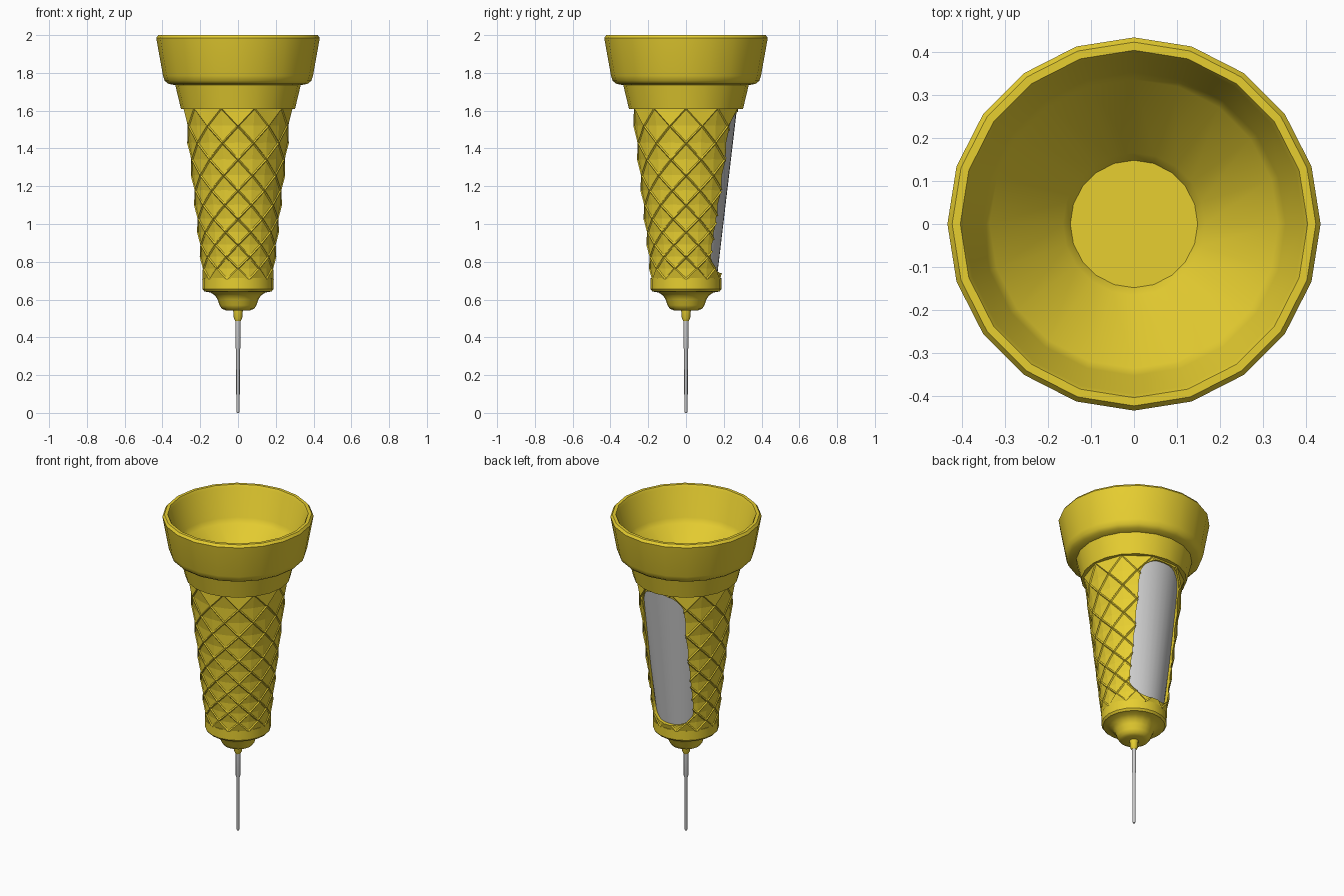
import bpy, bmesh, math

if "Cube" in bpy.data.objects:
    bpy.data.objects.remove(bpy.data.objects["Cube"])

yellow = bpy.data.materials.new("waffle_yellow")
yellow.diffuse_color = (0.80, 0.62, 0.03, 1)
yellow.use_nodes = True
yellow.node_tree.nodes["Principled BSDF"].inputs["Base Color"].default_value = yellow.diffuse_color


def add_object(name, bm, mat=None, smooth=None):
    bmesh.ops.recalc_face_normals(bm, faces=bm.faces)
    me = bpy.data.meshes.new(name)
    bm.to_mesh(me)
    bm.free()
    ob = bpy.data.objects.new(name, me)
    bpy.context.collection.objects.link(ob)
    if mat:
        me.materials.append(mat)
    bpy.ops.object.select_all(action='DESELECT')
    ob.select_set(True)
    bpy.context.view_layer.objects.active = ob
    if smooth:
        bpy.ops.object.shade_smooth_by_angle(angle=math.radians(smooth))
    return ob


def lathe(name, profile, sides=20, mat=None, closed=False, smooth=35):
    """Spin (radius, z) points round z; open profiles get flat end caps."""
    bm = bmesh.new()
    rings = []
    for r, z in profile:
        rings.append([bm.verts.new((r * math.cos(2 * math.pi * i / sides),
                                    r * math.sin(2 * math.pi * i / sides), z))
                      for i in range(sides)])
    pairs = list(zip(rings, rings[1:]))
    if closed:
        pairs.append((rings[-1], rings[0]))
    else:
        bm.faces.new(rings[0])
        bm.faces.new(rings[-1])
    for a, b in pairs:
        for i in range(sides):
            j = (i + 1) % sides
            bm.faces.new((a[i], a[j], b[j], b[i]))
    return add_object(name, bm, mat, smooth)


# Cup with stepped collar outside and funnel floor inside
lathe("cup", [(0.145, 1.61), (0.165, 1.645), (0.335, 1.785), (0.352, 1.815),
              (0.395, 1.985), (0.403, 2.0), (0.422, 2.0), (0.433, 1.985),
              (0.397, 1.785), (0.388, 1.758), (0.368, 1.742), (0.332, 1.735),
              (0.302, 1.61)], mat=yellow, closed=True)

# Grey inner vessel, seen through the back window and the funnel hole
lathe("inner_vessel", [(0.162, 0.70), (0.27, 1.612)], sides=40)

# Bottom ring and concave tip holder
lathe("base_ring", [(0.188, 0.713), (0.188, 0.655), (0.178, 0.643),
                    (0.145, 0.637), (0.122, 0.622), (0.108, 0.60),
                    (0.098, 0.57), (0.085, 0.551), (0.065, 0.543)], mat=yellow)
lathe("nozzle", [(0.026, 0.548), (0.022, 0.50), (0.015, 0.487)], sides=12, mat=yellow)

# Needle
lathe("needle", [(0.013, 0.50), (0.013, 0.345), (0.010, 0.335),
                 (0.009, 0.01), (0.006, 0.0)], sides=12)

# Quilted body: diamond lattice whose panels sink between raised ridges
N, ROWS, Z0, Z1 = 10, 12, 0.705, 1.615
bm = bmesh.new()
ratio = 1.045
total = sum(ratio ** k for k in range(ROWS))
z, rows = Z0, []
for k in range(ROWS + 1):
    r = 0.19 + (z - 0.71) * 0.11
    rows.append([bm.verts.new((r * math.cos((i + 0.5 * (k % 2)) * 2 * math.pi / N),
                               r * math.sin((i + 0.5 * (k % 2)) * 2 * math.pi / N), z))
                 for i in range(N)])
    z += (Z1 - Z0) * ratio ** k / total
panels = []
for k in range(ROWS - 1):
    for i in range(N):
        left, right = ((i - 1) % N, i) if k % 2 == 0 else (i, (i + 1) % N)
        panels.append(bm.faces.new((rows[k][i], rows[k + 1][right],
                                    rows[k + 2][i], rows[k + 1][left])))
for i in range(N):  # half diamonds at both ends
    bm.faces.new((rows[0][i], rows[0][(i + 1) % N], rows[1][i]))
    bm.faces.new((rows[-1][i], rows[-2][i], rows[-1][(i + 1) % N]))
bm.faces.new(rows[0][::-1])
bm.faces.new(rows[-1])
bmesh.ops.recalc_face_normals(bm, faces=bm.faces)
bmesh.ops.inset_individual(bm, faces=panels, thickness=0.009, depth=-0.005)
bmesh.ops.poke(bm, faces=panels)
bmesh.ops.triangulate(bm, faces=bm.faces)
body = add_object("waffle_body", bm, yellow)

# Rounded slot cut out of the back for the window
bm = bmesh.new()
half, low, high, rad = 0.145, 0.74, 1.60, 0.11
outline = []
for cx, cz, start in ((half - rad, high - rad, 0), (rad - half, high - rad, 90),
                      (rad - half, low + rad, 180), (half - rad, low + rad, 270)):
    for s in range(7):
        a = math.radians(start + s * 15)
        outline.append((cx + rad * math.cos(a), cz + rad * math.sin(a)))
face = bm.faces.new([bm.verts.new((x, 0.04, zz)) for x, zz in outline])
ext = bmesh.ops.extrude_face_region(bm, geom=[face])
bmesh.ops.translate(bm, vec=(0, 0.5, 0),
                    verts=[v for v in ext["geom"] if isinstance(v, bmesh.types.BMVert)])
cutter = add_object("window_cutter", bm)
cutter.hide_render = True
mod = body.modifiers.new("window", 'BOOLEAN')
mod.operation = 'DIFFERENCE'
mod.solver = 'EXACT'
mod.object = cutter
bpy.ops.object.select_all(action='DESELECT')
bpy.context.view_layer.objects.active = body
body.select_set(True)
bpy.ops.object.modifier_apply(modifier="window")
bpy.data.objects.remove(cutter)
